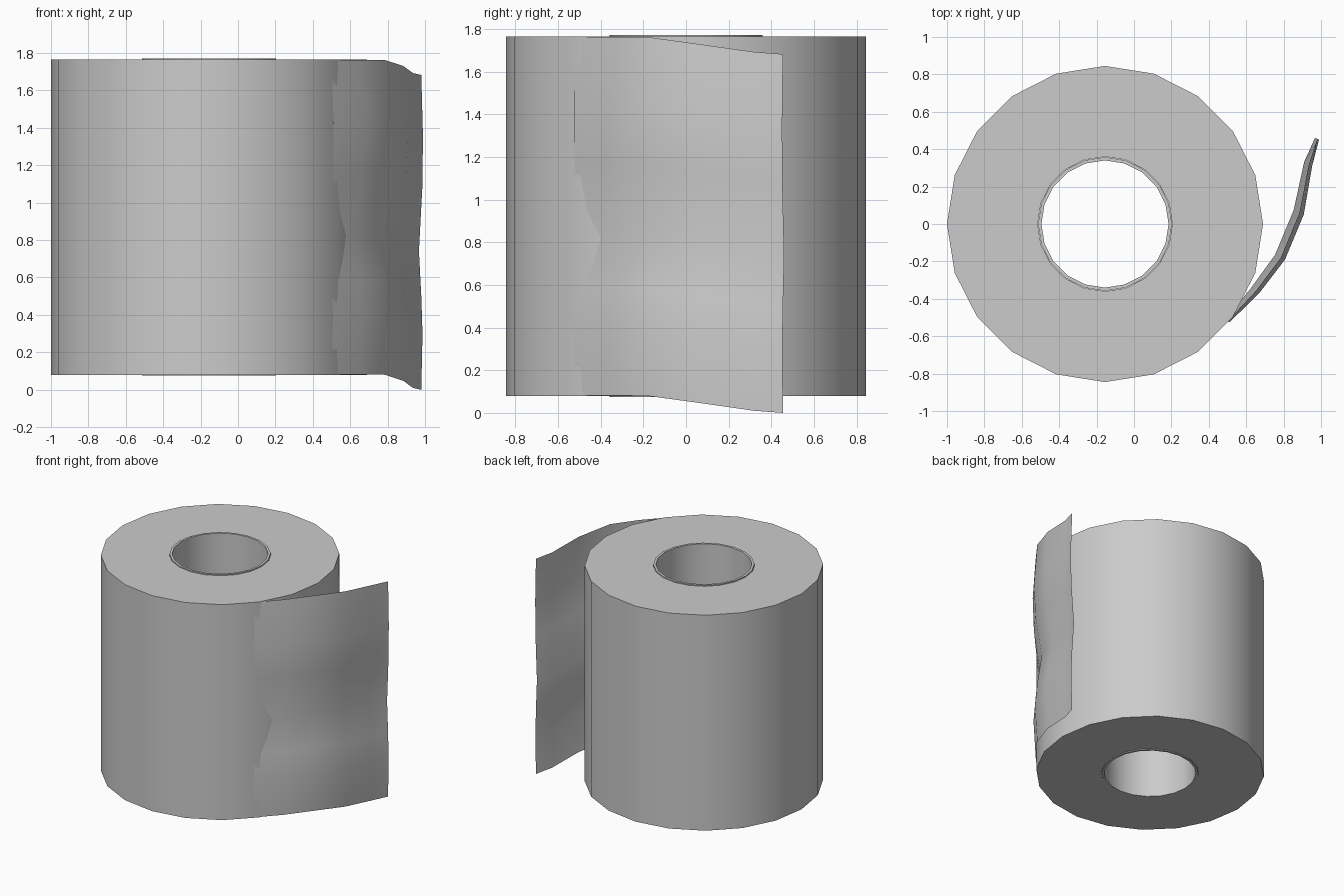
import bpy, bmesh, math

if "Cube" in bpy.data.objects:
    bpy.data.objects.remove(bpy.data.objects["Cube"])

CX, SIDES = -0.155, 20


def finish(name, bm, recalc=True):
    if recalc:
        bmesh.ops.recalc_face_normals(bm, faces=bm.faces)
    mesh = bpy.data.meshes.new(name)
    bm.to_mesh(mesh)
    bm.free()
    obj = bpy.data.objects.new(name, mesh)
    bpy.context.collection.objects.link(obj)
    bpy.ops.object.select_all(action='DESELECT')
    obj.select_set(True)
    bpy.context.view_layer.objects.active = obj
    bpy.ops.object.shade_smooth_by_angle(angle=math.radians(35))
    return obj


def tube(name, r_in, r_out, z0, z1):
    """Hollow cylinder: a rectangular section swept around the roll axis."""
    bm = bmesh.new()
    section = [(r_in, z0), (r_out, z0), (r_out, z1), (r_in, z1)]
    rings = []
    for i in range(SIDES):
        a = 2 * math.pi * i / SIDES
        rings.append([bm.verts.new((CX + r * math.cos(a), r * math.sin(a), z))
                      for r, z in section])
    for i in range(SIDES):
        p, q = rings[i], rings[(i + 1) % SIDES]
        for k in range(4):
            n = (k + 1) % 4
            bm.faces.new((p[k], q[k], q[n], p[n]))
    return finish(name, bm)


# Wound paper and the cardboard core that pokes out slightly
tube("paper_roll", 0.36, 0.845, 0.08, 1.765)
tube("cardboard_core", 0.34, 0.358, 0.075, 1.772)

# Loose sheet: columns of (x, y, bottom z, ripple strength)
columns = [(0.50, -0.52, 0.081, 0.5), (0.65, -0.36, 0.081, 0.9),
           (0.785, -0.18, 0.08, 1.0), (0.885, 0.06, 0.047, 1.0),
           (0.935, 0.32, 0.01, 0.8), (0.98, 0.455, 0.0, 0.4)]
# Ripple rows of (height above bottom edge, outward offset)
rows = [(0, 0), (0.3, 0.018), (0.5, 0.0), (0.74, -0.035),
        (1.08, 0.015), (1.35, 0.025), (1.683, 0)]
bm = bmesh.new()
grid = [[bm.verts.new((x + 0.9 * d * s, y - 0.4 * d * s, zb + h))
         for h, d in rows] for x, y, zb, s in columns]
for a, b in zip(grid, grid[1:]):
    for k in range(len(rows) - 1):
        bm.faces.new((a[k], b[k], b[k + 1], a[k + 1]))
finish("loose_sheet", bm, recalc=False)
